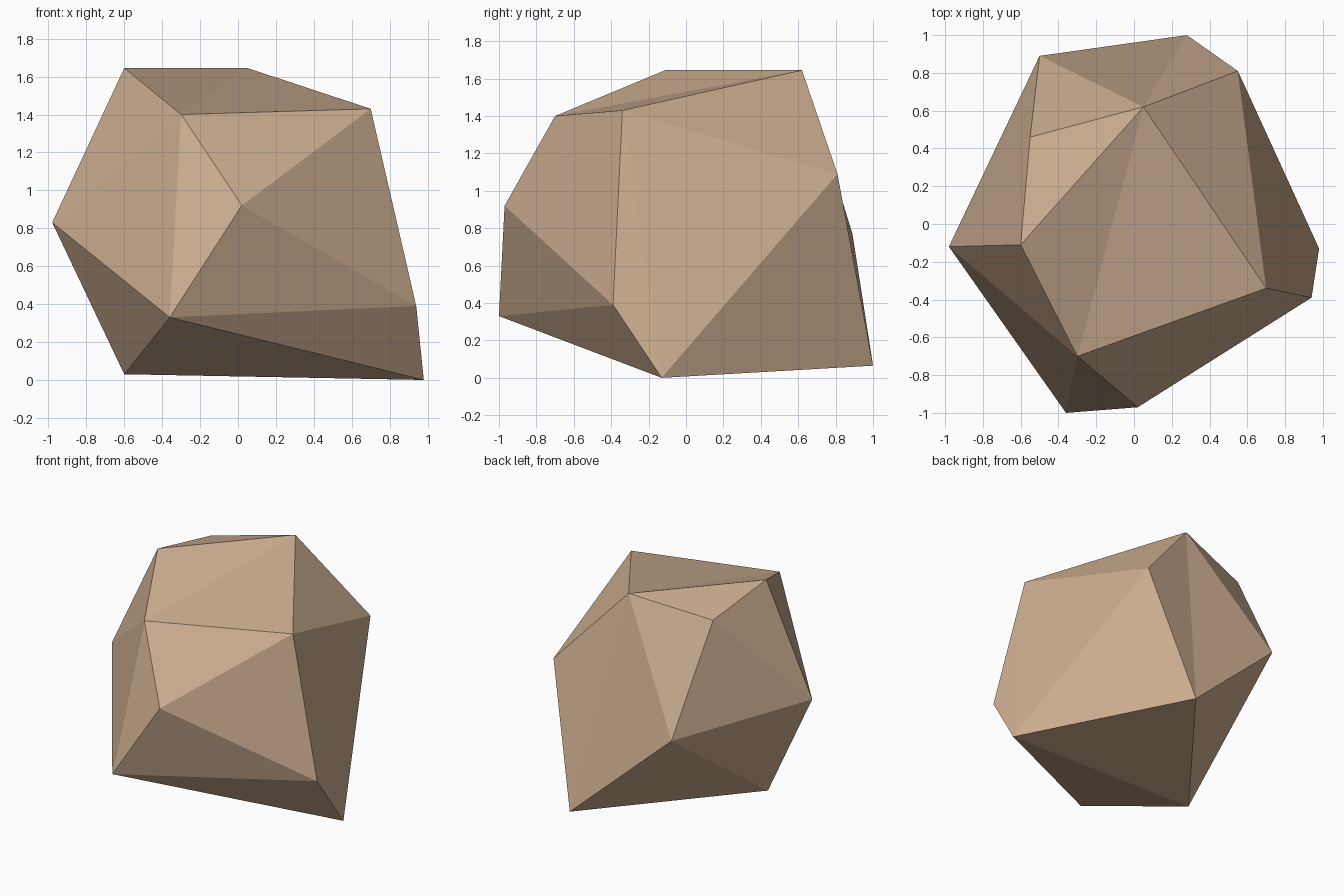
import bpy
import bmesh

default_cube = bpy.data.objects.get("Cube")
if default_cube:
    bpy.data.objects.remove(default_cube, do_unlink=True)

# One sandy stone colour
stone = bpy.data.materials.new("sandy_stone")
stone.use_nodes = True
colour = (0.60, 0.42, 0.28, 1.0)
stone.diffuse_color = colour
bsdf = next(n for n in stone.node_tree.nodes if n.type == "BSDF_PRINCIPLED")
bsdf.inputs["Base Color"].default_value = colour
bsdf.inputs["Roughness"].default_value = 0.9

# Corners of the boulder, from the crown down to the base
corners = {
    "A": (-0.60, -0.11, 1.645),  # crown
    "B": (0.05, 0.62, 1.645),
    "N": (-0.55, 0.46, 1.54),
    "C": (0.70, -0.34, 1.43),
    "D": (-0.30, -0.70, 1.40),
    "K": (0.55, 0.81, 1.09),     # waist
    "E": (0.02, -0.97, 0.92),
    "F": (-0.98, -0.12, 0.83),
    "M": (-0.50, 0.89, 0.77),
    "J": (0.94, -0.39, 0.39),
    "G": (-0.36, -1.00, 0.33),
    "L": (0.28, 1.00, 0.065),    # base
    "H": (-0.60, -0.13, 0.03),
    "I": (0.98, -0.13, 0.0),
}

# Facets, grouped by side, each named by its three corners
top = "ABD BDC ANB NBM"
front = "ECD DEG GJE EJC"
right = "ADF DFG ANF NMF"
left = "CJI CIK CKB"
back = "IKL KLB BLM"
underside = "FGH GHI GIJ MFH MHL HLI"

bm = bmesh.new()
verts = {name: bm.verts.new(co) for name, co in corners.items()}
for side in (top, front, right, left, back, underside):
    for facet in side.split():
        bm.faces.new([verts[c] for c in facet])
bmesh.ops.recalc_face_normals(bm, faces=bm.faces[:])

mesh = bpy.data.meshes.new("boulder")
bm.to_mesh(mesh)
bm.free()
mesh.materials.append(stone)
boulder = bpy.data.objects.new("boulder", mesh)
bpy.context.collection.objects.link(boulder)
